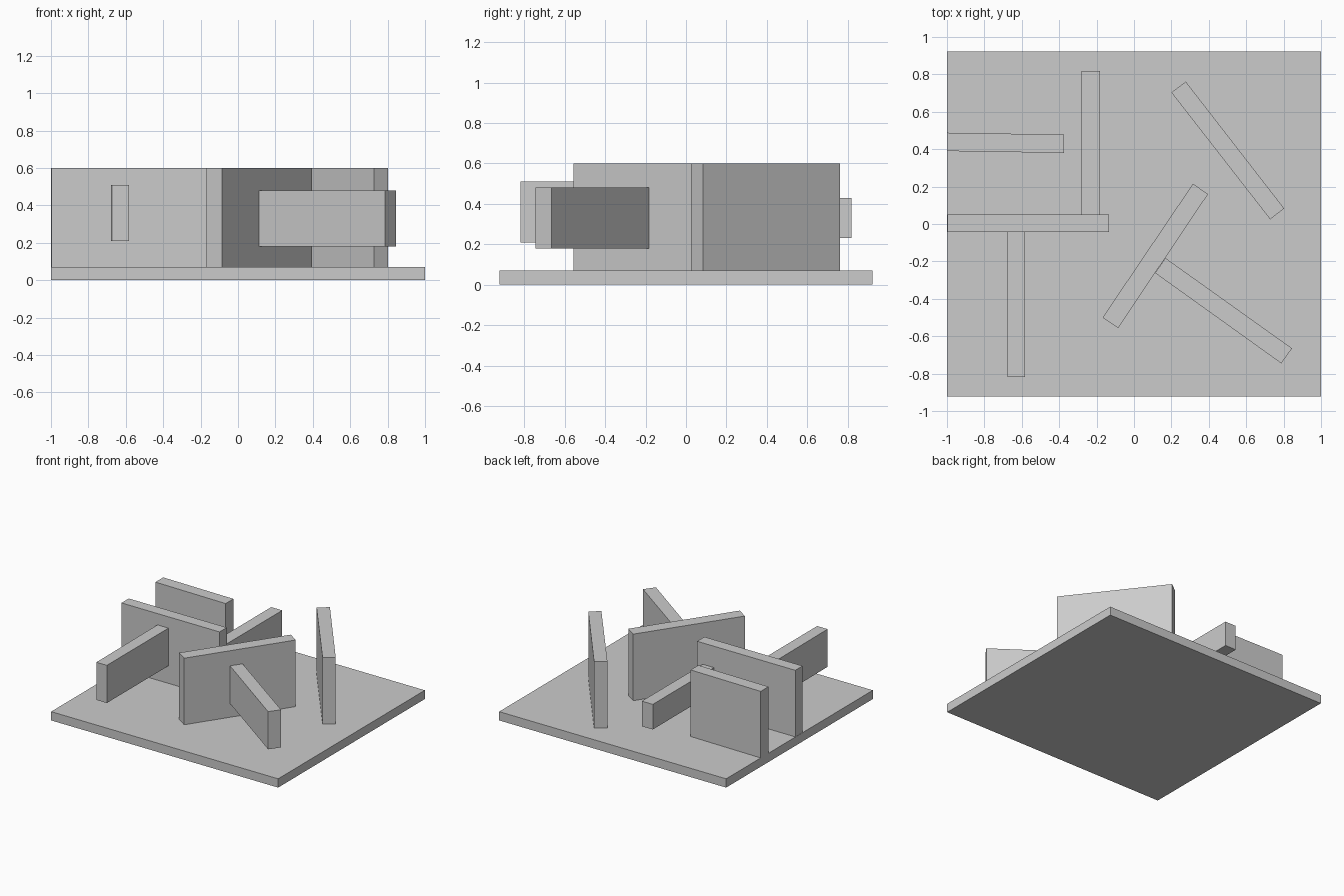
import bpy
import bmesh

cube = bpy.data.objects.get("Cube")
if cube:
    bpy.data.objects.remove(cube, do_unlink=True)

grey = bpy.data.materials.new("plain_grey")
grey.use_nodes = True
grey.diffuse_color = (0.6, 0.6, 0.6, 1)
grey.node_tree.nodes["Principled BSDF"].inputs["Base Color"].default_value = grey.diffuse_color


def slab(name, footprint, bottom, top):
    """Extrude a plan outline upward from bottom to top."""
    bm = bmesh.new()
    face = bm.faces.new([bm.verts.new((x, y, bottom)) for x, y in footprint])
    result = bmesh.ops.extrude_face_region(bm, geom=[face])
    for v in result["geom"]:
        if isinstance(v, bmesh.types.BMVert):
            v.co.z = top
    bmesh.ops.recalc_face_normals(bm, faces=bm.faces)
    mesh = bpy.data.meshes.new(name)
    bm.to_mesh(mesh)
    bm.free()
    mesh.materials.append(grey)
    obj = bpy.data.objects.new(name, mesh)
    bpy.context.collection.objects.link(obj)
    return obj


def rect(x0, x1, y0, y1):
    return [(x0, y0), (x1, y0), (x1, y1), (x0, y1)]


FLOOR, WALL_TOP = 0.07, 0.6

# Base board
slab("base_board", rect(-1, 1, -0.923, 0.923), 0, FLOOR)

# Tall walls standing on the board
walls = {
    "left_middle_wall": rect(-0.998, -0.133, -0.042, 0.05),
    "left_back_wall": [(-1, 0.39), (-0.375, 0.38), (-0.375, 0.478), (-1, 0.488)],
    "right_back_wall": [(0.2, 0.703), (0.728, 0.025), (0.803, 0.083), (0.277, 0.761)],
    "centre_wall": [(-0.168, -0.5), (-0.085, -0.556), (0.396, 0.16), (0.315, 0.215)],
}
for name, footprint in walls.items():
    slab(name, footprint, FLOOR, WALL_TOP)

# Raised arms projecting from the walls
slab("centre_arm", [(0.113, -0.262), (0.787, -0.745), (0.845, -0.665), (0.168, -0.182)], 0.18, 0.48)
slab("back_arm", rect(-0.28, -0.183, 0.05, 0.818), 0.23, 0.43)
slab("front_arm", [(-0.675, -0.818), (-0.583, -0.818), (-0.583, -0.042), (-0.68, -0.042)], 0.21, 0.51)
